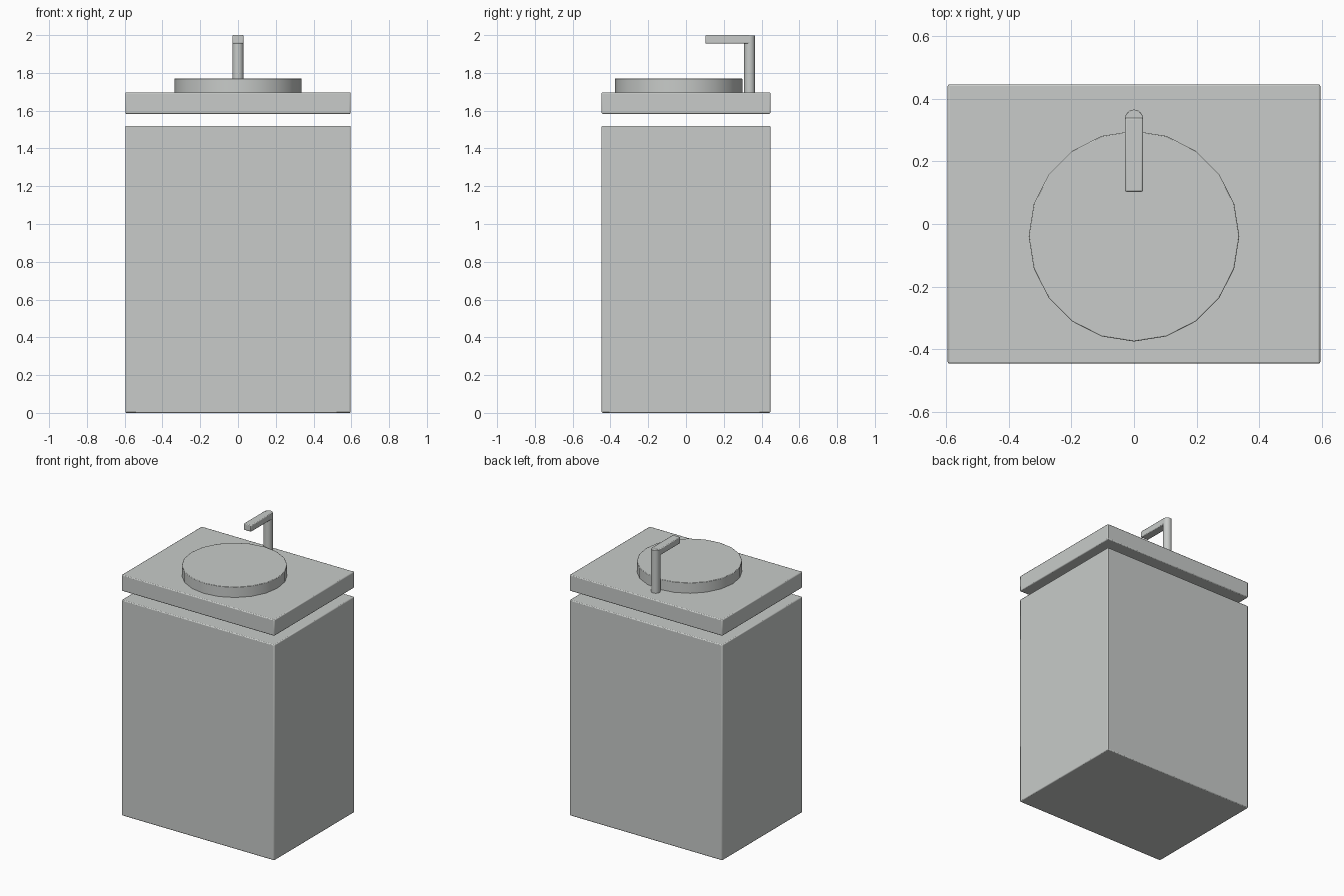
import bpy
import math

default = bpy.data.objects.get("Cube")
if default:
    bpy.data.objects.remove(default, do_unlink=True)

# Single flat colour
grey = bpy.data.materials.new("light grey")
grey.use_nodes = True
colour = (0.58, 0.6, 0.585, 1)
grey.diffuse_color = colour
grey.node_tree.nodes["Principled BSDF"].inputs["Base Color"].default_value = colour


def finish(name, bevel):
    obj = bpy.context.object
    obj.name = name
    obj.data.materials.append(grey)
    bpy.ops.object.transform_apply(location=False, rotation=True, scale=True)
    if bevel:
        mod = obj.modifiers.new("edge rounding", "BEVEL")
        mod.width = bevel
        mod.segments = 2
        mod.limit_method = "ANGLE"
        mod.angle_limit = math.radians(40)
    bpy.ops.object.shade_smooth_by_angle(angle=math.radians(35))
    return obj


def box(name, low, high, bevel):
    centre = [(a + b) / 2 for a, b in zip(low, high)]
    bpy.ops.mesh.primitive_cube_add(size=1, location=centre)
    bpy.context.object.scale = [b - a for a, b in zip(low, high)]
    return finish(name, bevel)


def cylinder(name, sides, radius, y, z0, z1, bevel):
    bpy.ops.mesh.primitive_cylinder_add(
        vertices=sides, radius=radius, depth=z1 - z0, location=(0, y, (z0 + z1) / 2))
    return finish(name, bevel)


# Cabinet and the floating countertop above it
W, D = 0.596, 0.447
box("cabinet", (-W, -D, 0), (W, D, 1.52), 0.006)
box("countertop", (-W, -D, 1.583), (W, D, 1.697), 0.006)

# Round basin
cylinder("basin", 20, 0.337, -0.039, 1.69, 1.77, 0.003)

# Tap: upright post and flat spout
cylinder("tap_post", 24, 0.029, 0.337, 1.69, 1.998, 0.002)
box("tap_spout", (-0.029, 0.103, 1.955), (0.029, 0.34, 2.0), 0.005)
